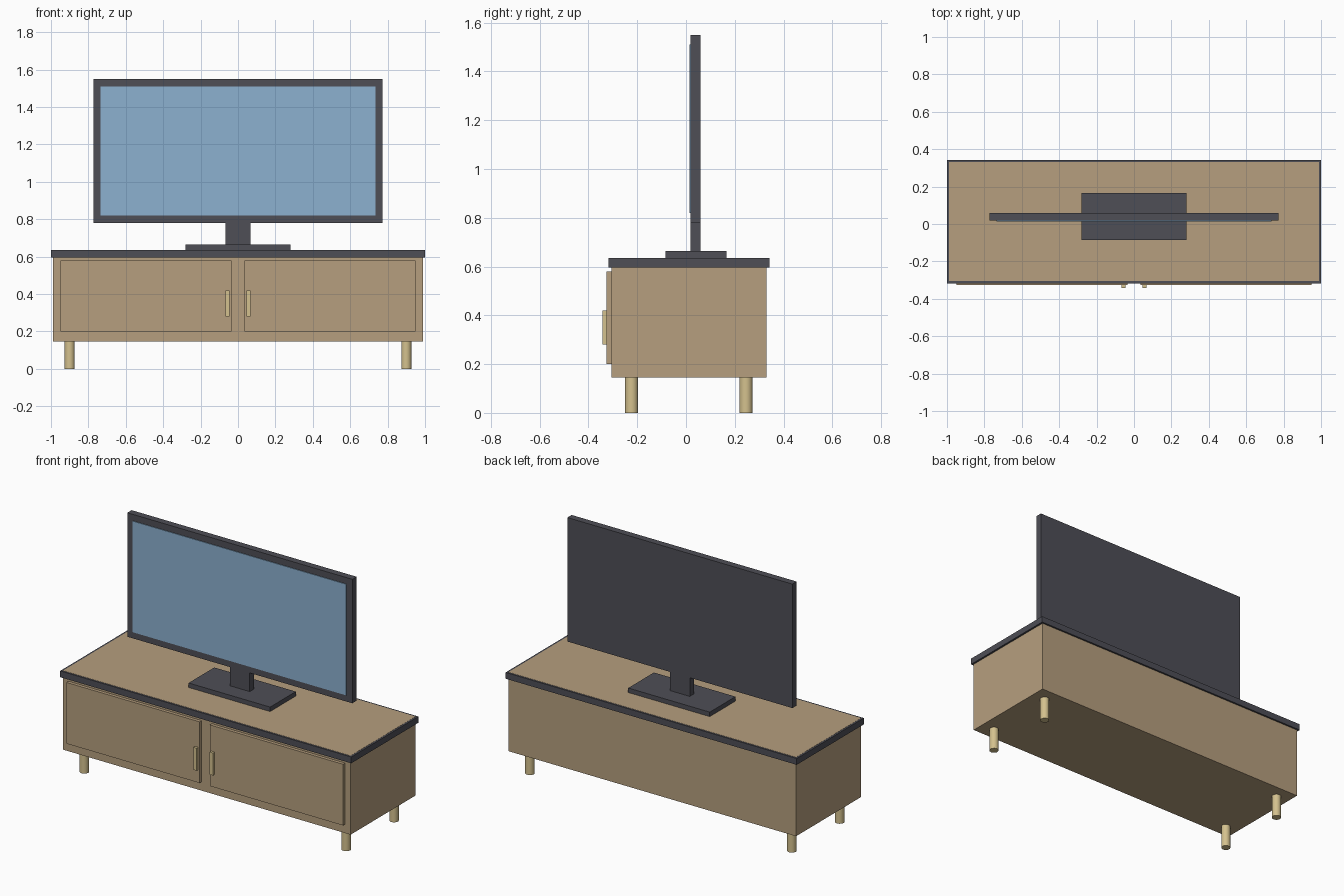
import bpy
from mathutils import Vector

cube = bpy.data.objects.get("Cube")
if cube:
    bpy.data.objects.remove(cube, do_unlink=True)


def material(name, srgb):
    """Make a flat material from 0-255 display values."""
    rgb = [((c / 255 + 0.055) / 1.055) ** 2.4 for c in srgb]
    m = bpy.data.materials.new(name)
    m.use_nodes = True
    m.diffuse_color = (*rgb, 1)
    m.node_tree.nodes["Principled BSDF"].inputs["Base Color"].default_value = (*rgb, 1)
    return m


wood = material("tan wood", (182, 159, 126))
dark = material("dark grey", (78, 78, 86))
glass = material("screen blue", (140, 177, 208))
brass = material("pale brass", (212, 193, 142))


def box(name, low, high, mat):
    """Box between two opposite corners."""
    low, high = Vector(low), Vector(high)
    bpy.ops.mesh.primitive_cube_add(size=1, location=(low + high) / 2)
    ob = bpy.context.object
    ob.name = name
    ob.scale = high - low
    bpy.ops.object.transform_apply(location=False, rotation=False)
    ob.data.materials.append(mat)
    return ob


def centred_box(name, half_width, y, z, mat):
    return box(name, (-half_width, y[0], z[0]), (half_width, y[1], z[1]), mat)


# Cabinet: the wooden body shows through the dark rim of the top
centred_box("cabinet_body", 0.988, (-0.306, 0.331), (0.145, 0.636), wood)
centred_box("cabinet_top_rim", 1.0, (-0.317, 0.342), (0.596, 0.635), dark)

# Doors, handles and legs on both sides
for side, s in (("left", 1), ("right", -1)):
    for part, x, y, z, mat in (
        ("door", (0.035, 0.95), (-0.326, -0.305), (0.20, 0.58), wood),
        ("handle", (0.045, 0.067), (-0.342, -0.325), (0.28, 0.42), brass),
    ):
        x0, x1 = sorted(s * v for v in x)
        box(f"{side}_{part}", (x0, y[0], z[0]), (x1, y[1], z[1]), mat)
    for end, y in (("front", -0.223), ("back", 0.246)):
        bpy.ops.mesh.primitive_cylinder_add(
            vertices=24, radius=0.027, depth=0.15, location=(s * 0.9, y, 0.075))
        leg = bpy.context.object
        leg.name = f"{end}_{side}_leg"
        leg.data.materials.append(brass)
        bpy.ops.object.shade_smooth_by_angle()

# Television on its stand
centred_box("stand_base", 0.28, (-0.085, 0.167), (0.635, 0.664), dark)
centred_box("stand_neck", 0.068, (0.018, 0.06), (0.66, 0.785), dark)
centred_box("television_case", 0.773, (0.018, 0.06), (0.78, 1.55), dark)
centred_box("television_screen", 0.734, (0.014, 0.02), (0.82, 1.51), glass)
